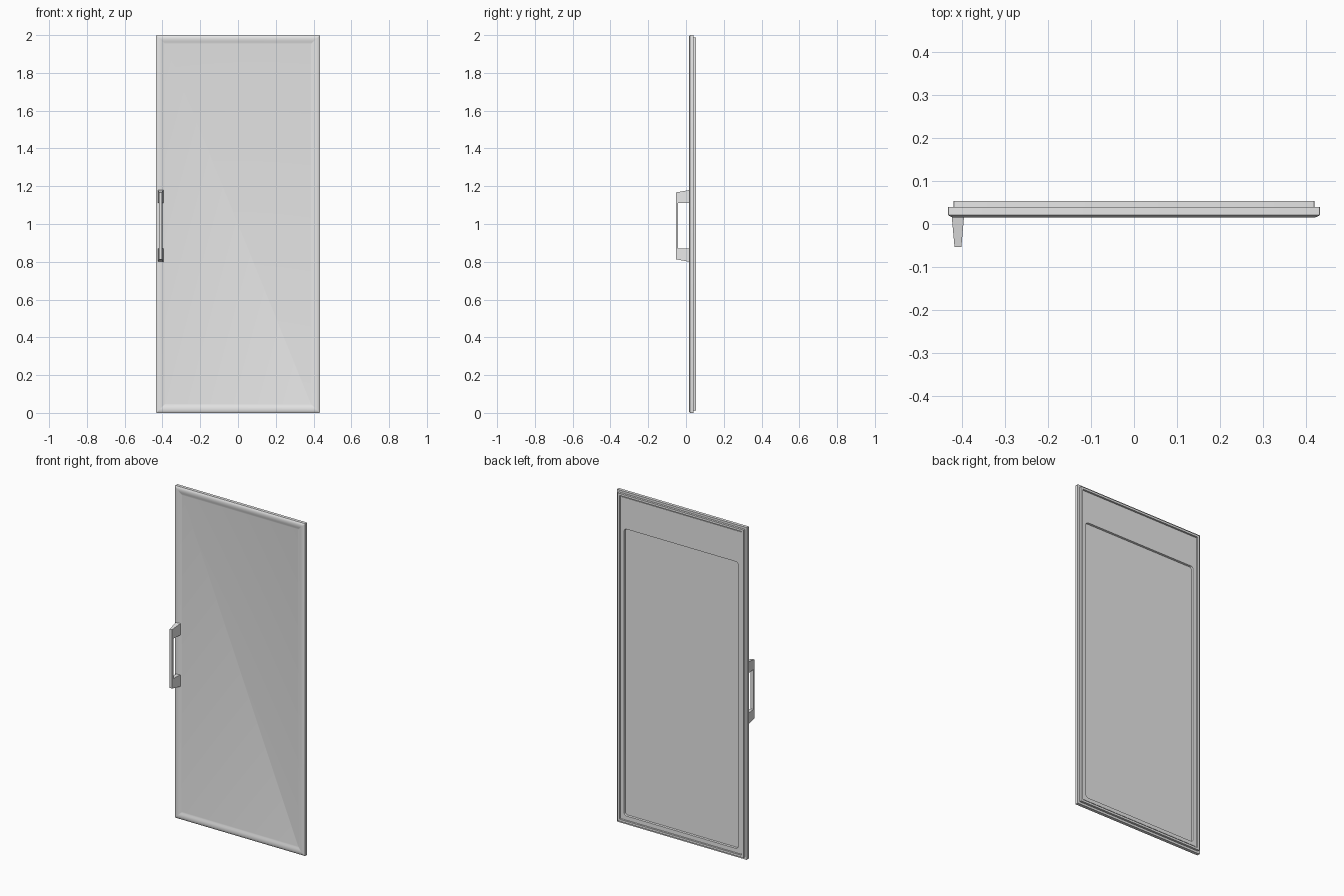
import bpy
import bmesh
from math import cos, sin, pi, radians

cube = bpy.data.objects.get("Cube")
if cube:
    bpy.data.objects.remove(cube, do_unlink=True)

HALF_W, HEIGHT = 0.433, 2.0

# One grey finish for everything
grey = bpy.data.materials.new("light_grey")
grey.use_nodes = True
colour = (0.8, 0.8, 0.8, 1)
grey.diffuse_color = colour
grey.node_tree.nodes["Principled BSDF"].inputs["Base Color"].default_value = colour


def finish(name, bm, smooth=None):
    bmesh.ops.recalc_face_normals(bm, faces=bm.faces)
    mesh = bpy.data.meshes.new(name)
    bm.to_mesh(mesh)
    bm.free()
    mesh.materials.append(grey)
    obj = bpy.data.objects.new(name, mesh)
    bpy.context.collection.objects.link(obj)
    if smooth:
        bpy.ops.object.select_all(action="DESELECT")
        obj.select_set(True)
        bpy.context.view_layer.objects.active = obj
        bpy.ops.object.shade_smooth_by_angle(angle=radians(smooth))
    return obj


def rounded_ring(bm, inset, y, radius=0.002, top=None, steps=4):
    """Rounded rectangle of vertices, inset from the door outline."""
    x = HALF_W - inset - radius
    low = inset + radius
    high = HEIGHT - (inset if top is None else top) - radius
    ring = []
    for i, (cx, cz) in enumerate([(x, high), (-x, high), (-x, low), (x, low)]):
        for s in range(steps + 1):
            a = (i + s / steps) * pi / 2
            ring.append(bm.verts.new((cx + radius * cos(a), y, cz + radius * sin(a))))
    return ring


def bridge(bm, a, b):
    for i in range(len(a)):
        j = (i + 1) % len(a)
        bm.faces.new((a[i], a[j], b[j], b[i]))


# Door leaf: rolled front border, edge, rear seal and recessed liner
bm = bmesh.new()
front = [(0.046, 0.0205), (0.04, 0.0195), (0.032, 0.0168), (0.023, 0.015),
         (0.013, 0.015), (0.006, 0.017), (0, 0.021)]
back = [(0, 0.04), (0.013, 0.04), (0.013, 0.053), (0.026, 0.053),
        (0.026, 0.042), (0.032, 0.042), (0.032, 0.047)]
rings = [rounded_ring(bm, inset, y) for inset, y in front + back]
# Shallow liner pocket with a taller plain band above it
rings += [rounded_ring(bm, 0.054, 0.047, 0.015, 0.22),
          rounded_ring(bm, 0.056, 0.036, 0.014, 0.222)]
for a, b in zip(rings, rings[1:]):
    bridge(bm, a, b)
bm.faces.new(rings[0])
bm.faces.new(rings[-1])
finish("door_leaf", bm, 35)

# Pull handle: bracket outline in y and z, narrowing towards the grip
bm = bmesh.new()
outline = [(0.018, 0.80), (-0.053, 0.813), (-0.053, 1.167), (0.018, 1.18),
           (0.018, 1.11), (-0.042, 1.11), (-0.042, 0.87), (0.018, 0.87)]
sides = []
for side in (-1, 1):
    sides.append([bm.verts.new((-0.41 + side * (0.008 + 0.09 * (y + 0.053)), y, z))
                  for y, z in outline])
    bm.faces.new(sides[-1])
bridge(bm, *sides)
finish("pull_handle", bm)
